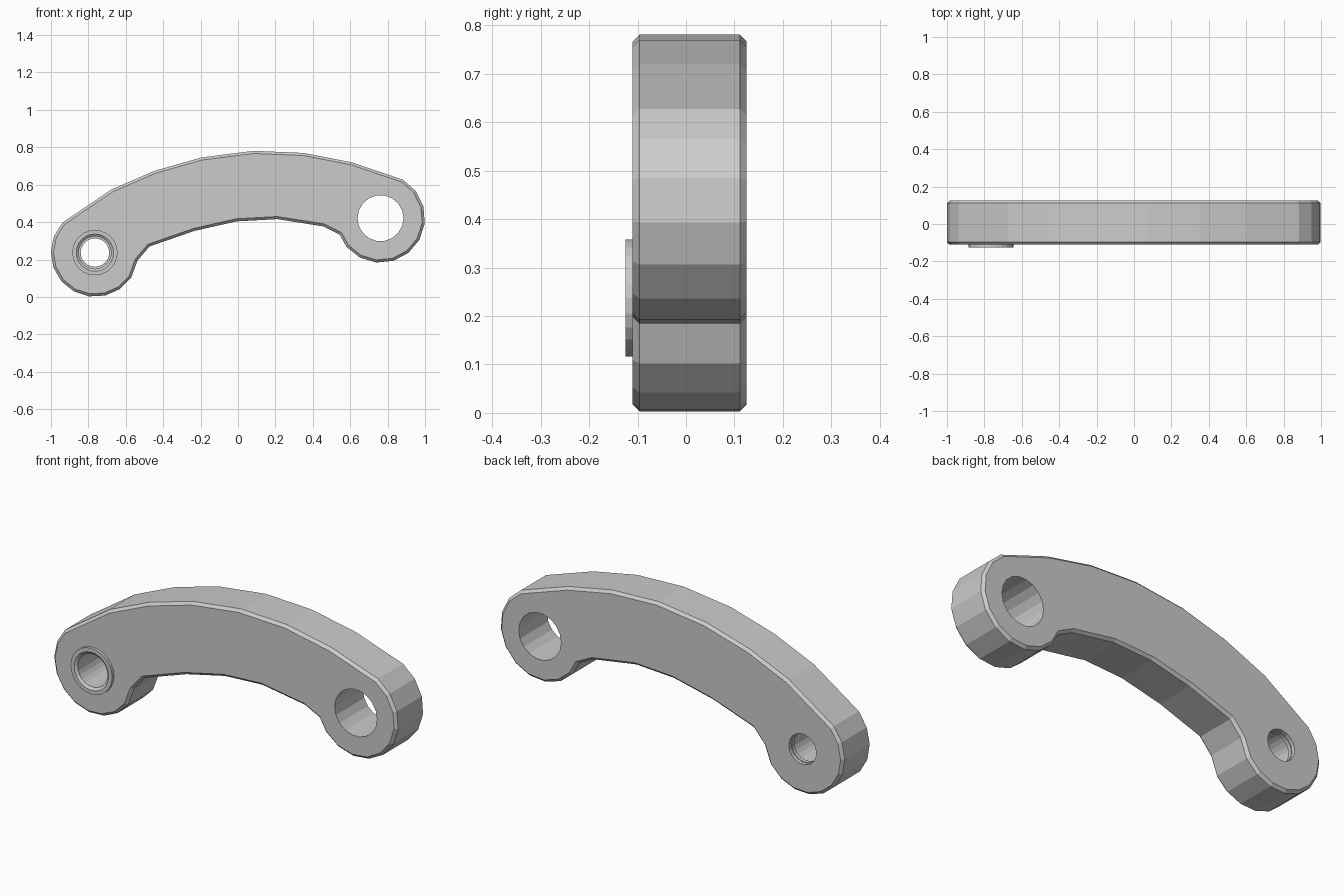
import bpy, bmesh, math
from mathutils import Vector

cube = bpy.data.objects.get("Cube")
if cube:
    bpy.data.objects.remove(cube)

grey = bpy.data.materials.new("light grey metal")
grey.use_nodes = True
grey.diffuse_color = (0.6, 0.6, 0.6, 1)
grey.node_tree.nodes["Principled BSDF"].inputs["Base Color"].default_value = (0.6, 0.6, 0.6, 1)

FRONT, BACK, CHAMFER = -0.11, 0.125, 0.014
LOW_EYE, HIGH_EYE = (-0.765, 0.237), (0.762, 0.421)


def finish(bm, name):
    bmesh.ops.recalc_face_normals(bm, faces=bm.faces)
    mesh = bpy.data.meshes.new(name)
    bm.to_mesh(mesh)
    bm.free()
    mesh.materials.append(grey)
    obj = bpy.data.objects.new(name, mesh)
    bpy.context.collection.objects.link(obj)
    return obj


def arc(centre, radius, start, end, steps):
    """Points on an arc in the xz plane, angles in degrees."""
    angles = [math.radians(start + (end - start) * i / steps) for i in range(steps + 1)]
    return [(centre[0] + radius * math.cos(a), centre[1] + radius * math.sin(a)) for a in angles]


def inset(points, d):
    """Mitred inward offset of a clockwise outline."""
    result = []
    for i, p in enumerate(points):
        p = Vector(p)
        a = (p - Vector(points[i - 1])).normalized()
        b = (Vector(points[(i + 1) % len(points)]) - p).normalized()
        na, nb = Vector((a.y, -a.x)), Vector((b.y, -b.x))
        result.append(tuple(p + (na + nb) * d / (1 + na.dot(nb))))
    return result


def loft(rings, name, closed=False):
    """Join rings of points; cap the ends unless the rings close on themselves."""
    bm = bmesh.new()
    loops = [[bm.verts.new(p) for p in ring] for ring in rings]
    pairs = list(zip(loops, loops[1:]))
    if closed:
        pairs.append((loops[-1], loops[0]))
    else:
        bm.faces.new(loops[0])
        bm.faces.new(loops[-1])
    n = len(loops[0])
    for lo, hi in pairs:
        for i in range(n):
            j = (i + 1) % n
            bm.faces.new((lo[i], lo[j], hi[j], hi[i]))
    return finish(bm, name)


def lathe(centre, profile, name, sides=18, closed=False):
    """Turn (radius, y) pairs about a y axis through centre."""
    step = 360 / sides
    rings = [[(x, y, z) for x, z in arc(centre, r, 0, 360 - step, sides - 1)] for r, y in profile]
    return loft(rings, name, closed)


# Arm outline, clockwise: top curve, high eye, underside, low eye
outline = [(-0.676, 0.575), (-0.447, 0.674), (-0.195, 0.746), (0.083, 0.781),
           (0.35, 0.77), (0.607, 0.72)]
outline += arc(HIGH_EYE, 0.238, 60, -140, 9)
outline += [(0.543, 0.334), (0.457, 0.377), (0.21, 0.416), (-0.008, 0.404),
            (-0.233, 0.353), (-0.473, 0.27), (-0.537, 0.195)]
outline += arc(LOW_EYE, 0.236, -35, -223, 9)
small = inset(outline, CHAMFER)

layers = [(small, FRONT), (outline, FRONT + CHAMFER), (outline, BACK - CHAMFER), (small, BACK)]
arm = loft([[(x, y, z) for x, z in pts] for pts, y in layers], "curved_link_arm")

# Bores through both eyes
cutters = [
    lathe(HIGH_EYE, [(0.123, -0.3), (0.123, 0.3)], "high_eye_cutter"),
    lathe(LOW_EYE, [(0.094, -0.3), (0.094, 0.10), (0.08, 0.10), (0.08, 0.3)], "low_eye_cutter"),
]
for cutter in cutters:
    mod = arm.modifiers.new("bore", "BOOLEAN")
    mod.operation = "DIFFERENCE"
    mod.solver = "EXACT"
    mod.object = cutter
bpy.context.view_layer.update()
graph = bpy.context.evaluated_depsgraph_get()
bored = bpy.data.meshes.new_from_object(arm.evaluated_get(graph))
arm.modifiers.clear()
arm.data = bored
for cutter in cutters:
    bpy.data.objects.remove(cutter)

# Bushing with a raised lip, countersunk mouth and a stop near the back
lathe(LOW_EYE, [(0.121, -0.105), (0.121, -0.125), (0.1, -0.125), (0.087, -0.115),
                (0.087, 0.085), (0.076, 0.085), (0.076, 0.105), (0.098, 0.105),
                (0.098, -0.105)],
      "low_eye_bushing", sides=24, closed=True)
